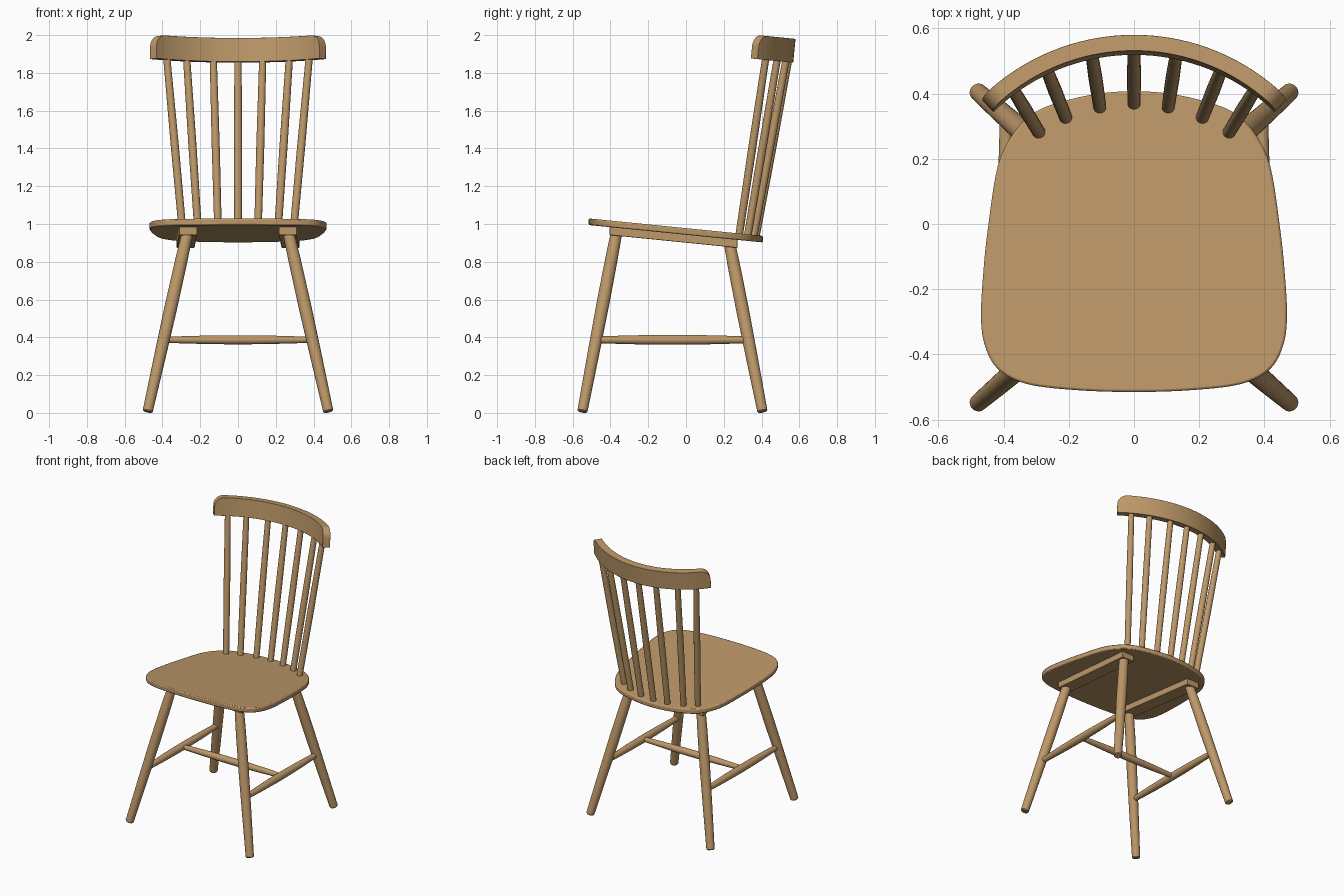
import bpy, bmesh, math
from mathutils import Vector

if "Cube" in bpy.data.objects:
    bpy.data.objects.remove(bpy.data.objects["Cube"])

wood = bpy.data.materials.new("light wood")
wood.diffuse_color = (0.51, 0.315, 0.14, 1)
wood.use_nodes = True
wood.node_tree.nodes["Principled BSDF"].inputs["Base Color"].default_value = wood.diffuse_color
SLOPE = 0.1  # seat and crest rail tip backwards


def finish(name, bm, bevel=0.0):
    bmesh.ops.recalc_face_normals(bm, faces=bm.faces)
    me = bpy.data.meshes.new(name)
    bm.to_mesh(me)
    bm.free()
    me.materials.append(wood)
    ob = bpy.data.objects.new(name, me)
    bpy.context.collection.objects.link(ob)
    if bevel:
        mod = ob.modifiers.new("soft edges", "BEVEL")
        mod.width, mod.segments = bevel, 2
        mod.limit_method, mod.angle_limit = "ANGLE", math.radians(40)
    bpy.context.view_layer.objects.active = ob
    ob.select_set(True)
    bpy.ops.object.shade_smooth_by_angle(angle=math.radians(35))
    ob.select_set(False)
    return ob


def skin(bm, rings):
    """Join rings of points into a closed tube with end caps."""
    vs = [[bm.verts.new(p) for p in r] for r in rings]
    n = len(vs[0])
    for a, b in zip(vs, vs[1:]):
        for i in range(n):
            j = (i + 1) % n
            bm.faces.new((a[i], a[j], b[j], b[i]))
    bm.faces.new(vs[0])
    bm.faces.new(vs[-1][::-1])


def rod(name, p0, p1, radii, sides=24):
    """Turned rod; radii is a list of (fraction, radius)."""
    p0, p1 = Vector(p0), Vector(p1)
    q = (p1 - p0).to_track_quat("Z", "Y")
    bm = bmesh.new()
    ring = [Vector((math.cos(t), math.sin(t), 0))
            for t in (2 * math.pi * i / sides for i in range(sides))]
    skin(bm, [[p0.lerp(p1, f) + q @ (v * r) for v in ring] for f, r in radii])
    return finish(name, bm)


def smooth_loop(pts, steps=5):
    """Closed Catmull-Rom loop."""
    out, n = [], len(pts)
    for i in range(n):
        a, b, c, d = (Vector(pts[(i + k) % n]) for k in (-1, 0, 1, 2))
        for s in range(steps):
            t = s / steps
            out.append(0.5 * (2 * b + (c - a) * t + (2 * a - 5 * b + 4 * c - d) * t * t
                              + (3 * b - a - 3 * c + d) * t ** 3))
    return out


# seat: rounded outline, mirrored, extruded and tipped
half = [(0, -.515), (.18, -.509), (.33, -.490), (.417, -.445), (.458, -.37), (.469, -.28),
        (.462, -.15), (.448, -.015), (.417, .18), (.365, .285), (.30, .345), (.21, .378),
        (.105, .40), (0, .407)]
outline = smooth_loop(half + [(-x, y) for x, y in half[-2:0:-1]])
bm = bmesh.new()
skin(bm, [[(p.x, p.y, z - SLOPE * p.y) for p in outline] for z in (.943, .978)])
finish("seat", bm, 0.007)

# swelling profile for stretchers
swell = [(i / 12, .018 + .008 * math.sin(math.pi * i / 12)) for i in range(13)]
leg_profile = [(0, .022), (.006, .027), (.3, .031), (.6, .034), (.85, .033), (1, .030)]


def leg_x(z):
    return .48 - .223 * z


for s, side in ((-1, "left"), (1, "right")):
    # legs
    rod("front_leg_" + side, (s * leg_x(.006), -.549, .006), (s * leg_x(.96), -.367, .96), leg_profile)
    rod("back_leg_" + side, (s * leg_x(.006), .405, .006), (s * leg_x(.90), .230, .90), leg_profile)
    # bearer under the seat
    bm = bmesh.new()
    skin(bm, [[(s * (x + w), y, z - SLOPE * y) for w, z in
               ((-.048, .901), (.048, .901), (.048, .946), (-.048, .946))]
              for x, y in ((.264, -.405), (.278, .272))])
    finish("seat_bearer_" + side, bm, 0.003)
    # side stretcher
    rod("side_stretcher_" + side, (s * .393, -.472, .387), (s * .393, .328, .387), swell)
rod("cross_stretcher", (-.385, -.072, .387), (.385, -.072, .387),
    [(f, r - .002) for f, r in swell])

# crest rail: tipped arc with rounded upper corners
CY, R_IN, R_OUT, SPAN, CORNER = -.086, .617, .666, math.radians(44.3), .06
HEIGHT = .126
corner_a = CORNER / .64
angles = [SPAN - corner_a * (1 - math.cos(k * math.pi / 16)) for k in range(9)]
flat = SPAN - corner_a
angles += [flat * (1 - 2 * k / 32) for k in range(1, 32)]
angles += [-a for a in angles[8::-1]]
rings = []
for a in angles:
    d = min(1, max(0, (abs(a) - flat) / corner_a))
    top = HEIGHT - CORNER * (1 - math.sqrt(max(0, 1 - d * d)))
    ring = []
    for r, h in ((R_IN, 0), (R_OUT, 0), (R_OUT, top), (R_IN, top)):
        y = CY + r * math.cos(a)
        ring.append((r * math.sin(a), y + SLOPE * (h - HEIGHT), 2.038 - HEIGHT + h - SLOPE * y))
    rings.append(ring)
bm = bmesh.new()
skin(bm, rings)
finish("crest_rail", bm, 0.003)

# back spindles
spindles = [(0, .372, 0), (.105, .360, .131), (.210, .328, .272), (.292, .282, .377)]
for i, (xb, yb, xt) in enumerate(spindles):
    yt = CY - .010 + math.sqrt(.641 ** 2 - xt ** 2)
    for s in ((1,) if i == 0 else (-1, 1)):
        low, high = Vector((s * xb, yb, .945)), Vector((s * xt, yt, 1.88))
        d = high - low
        rod(f"spindle_{i}_{'left' if s < 0 else 'right'}", low - d * .025, high + d * .02,
            [(0, .020), (.5, .0215), (1, .019)], 20)
